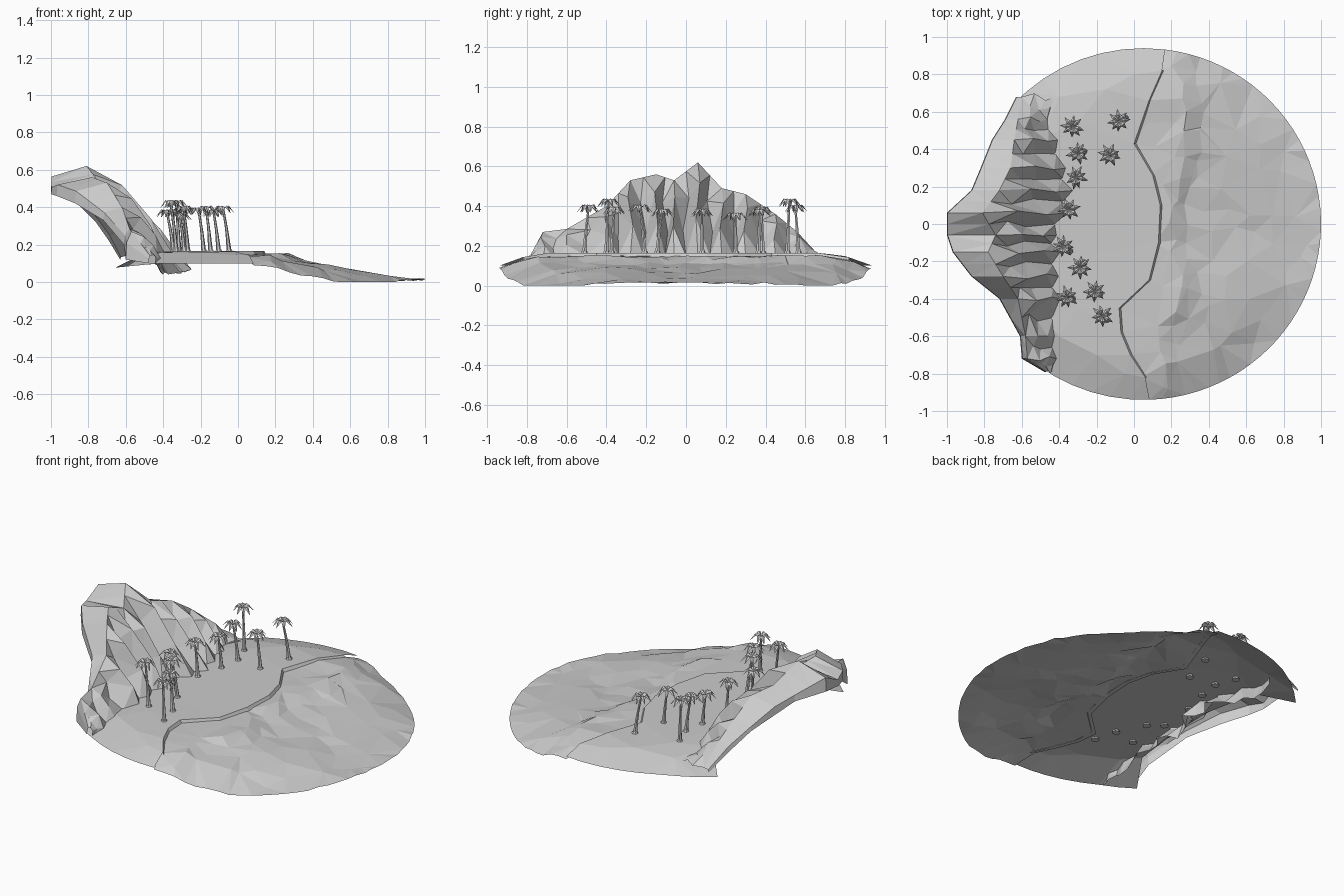
import bpy, bmesh, math, random
from mathutils import Vector
from mathutils.geometry import delaunay_2d_cdt

if "Cube" in bpy.data.objects:
    bpy.data.objects.remove(bpy.data.objects["Cube"])

random.seed(7)


def make(name, verts, faces):
    me = bpy.data.meshes.new(name)
    me.from_pydata(verts, [], faces)
    ob = bpy.data.objects.new(name, me)
    bpy.context.collection.objects.link(ob)
    return ob


def table(t, v):
    """Linear interpolation in a list of (key, value...) rows."""
    if v <= t[0][0]:
        return t[0][1:]
    for a, b in zip(t, t[1:]):
        if v <= b[0]:
            f = (v - a[0]) / (b[0] - a[0])
            return tuple(p + (q - p) * f for p, q in zip(a[1:], b[1:]))
    return t[-1][1:]


def arc(a0, a1, n):
    return [(0.05 + 0.95 * math.cos(math.radians(a0 + (a1 - a0) * i / n)),
             0.94 * math.sin(math.radians(a0 + (a1 - a0) * i / n))) for i in range(n + 1)]


def radius(x, y):
    return math.hypot((x - 0.05) / 0.95, y / 0.94)


def edge_drop(x, y):
    t = min(max((radius(x, y) - 0.7) / 0.3, 0), 1)
    return 0.065 * t * t * min(max((1.05 - x) / 0.4, 0), 1)


# rocky step crossing the beach: y -> x
STEP = [(-0.95, 0.2), (-0.6, 0.15), (-0.4, 0.29), (-0.1, 0.2), (0.1, 0.2), (0.4, 0.28), (0.95, 0.26)]
SLOPE = [(0.0, 0.112), (0.3, 0.065), (0.4, 0.045), (0.8, 0.018)]


def beach_z(x, y):
    u = x - table(STEP, y)[0]
    z = 0.148 if u < 0 else 0.148 - 0.036 * u / 0.07 if u < 0.07 else table(SLOPE, u - 0.07)[0]
    return max(z - edge_drop(x, y) + random.uniform(-0.007, 0.007), 0)


def plateau_z(x, y):
    return 0.165 - edge_drop(x, y) - max(0, -0.42 - x) * 0.1


def sheet(name, outline, extra, height):
    n = len(outline)
    pts = [Vector(p) for p in outline + extra]
    r = delaunay_2d_cdt(pts, [(i, (i + 1) % n) for i in range(n)], [], 1, 1e-4)
    return make(name, [(p.x, p.y, height(p.x, p.y)) for p in r[0]], [list(f) for f in r[2]])


# grassy plateau with its curved lip
LIP = [(0.15, 0.82), (0.08, 0.66), (0, 0.43), (0.1, 0.26), (0.14, 0.1), (0.13, -0.1), (0.08, -0.3),
       (-0.08, -0.45), (-0.07, -0.58), (-0.02, -0.7), (0.06, -0.82)]
west = [(-0.48, -0.5), (-0.45, -0.2), (-0.44, 0.1), (-0.5, 0.45)]
inner = [(-0.4, 0.68), (-0.15, 0.72), (-0.4, -0.6), (-0.2, -0.7), (-0.3, 0.55), (-0.3, -0.45), (0, 0.8), (-0.05, -0.8)]
plateau = arc(83, 138, 8) + west[::-1] + arc(-133, -88, 7) + LIP[::-1]
sheet("plateau", plateau, inner, plateau_z)
lip_v = [(x + d, y, plateau_z(x, y) - k) for x, y in LIP for d, k in ((0, 0), (0.012, 0.02))]
make("plateau_lip", lip_v, [(2 * i, 2 * i + 1, 2 * i + 3, 2 * i + 2) for i in range(len(LIP) - 1)])

# low-poly beach below the lip
beach = arc(-88, 83, 44) + [(x - 0.02, y) for x, y in LIP]
lip_x = sorted((y, x) for x, y in LIP)
scatter = []
for i in range(15):
    y = -0.86 + i * 0.123
    scatter += [(table(STEP, y)[0] + d + random.uniform(-0.02, 0.02), y + random.uniform(-0.03, 0.03))
                for d in (0, 0.08)]
for i in range(7):
    for j in range(12):
        scatter.append((0.12 + 0.13 * i + random.uniform(-0.05, 0.05), -0.85 + 0.155 * j + random.uniform(-0.06, 0.06)))
scatter = [p for p in scatter if radius(*p) < 0.95 and p[0] > table(lip_x, p[1])[0] + 0.03]
sheet("beach", beach, scatter, beach_z)

# cliff: y -> base x, crest x, crest z, back x, back z
CLIFF = [(-0.79, -0.44, -0.47, 0.14, -0.48, 0.10), (-0.72, -0.42, -0.57, 0.27, -0.60, 0.12),
         (-0.60, -0.43, -0.58, 0.285, -0.61, 0.20), (-0.40, -0.40, -0.62, 0.40, -0.72, 0.33),
         (-0.28, -0.41, -0.70, 0.53, -0.87, 0.42), (-0.15, -0.40, -0.78, 0.56, -0.97, 0.46),
         (-0.06, -0.42, -0.74, 0.53, -1.0, 0.47), (0.06, -0.36, -0.81, 0.62, -1.0, 0.48),
         (0.18, -0.33, -0.72, 0.49, -0.87, 0.43), (0.30, -0.37, -0.66, 0.46, -0.82, 0.38),
         (0.45, -0.41, -0.64, 0.36, -0.76, 0.32), (0.56, -0.47, -0.62, 0.27, -0.69, 0.22),
         (0.68, -0.42, -0.60, 0.14, -0.63, 0.12)]
cols = []
for i, a in enumerate(CLIFF):
    cols.append((a, 0))
    if i + 1 < len(CLIFF):
        y = (a[0] + CLIFF[i + 1][0]) / 2
        cols.append(((y,) + table(CLIFF, y), 1))
verts = []
for (y, bx, cx, cz, kx, kz), gully in cols:
    end = abs(y) > 0.65
    amp = min(max(cz - 0.15, 0), 0.3) / 0.3
    pull = -0.07 * amp if gully else 0.03 * amp
    dy = random.uniform(-0.02, 0.02)
    low, high = (0.4, 0.78) if not gully else (0.3, 0.68)
    verts += [(bx + (0.0 if end else random.uniform(0.02, 0.11)), y, 0.09 if end else random.uniform(0.04, 0.08)),
              (bx + pull * 0.4, y, 0.13 if end else 0.15),
              (bx + (cx - bx) * 0.3 + pull, y + dy, 0.15 + (cz - 0.15) * low),
              (bx + (cx - bx) * 0.62 + pull * 0.7, y - dy, 0.15 + (cz - 0.15) * high),
              (cx, y, cz),
              (kx + 0.004, y, kz + (cz - kz) * 0.6),
              (kx, y, kz)]
R = 7
faces = [(c * R + r, (c + 1) * R + r, (c + 1) * R + r + 1, c * R + r + 1)
         for c in range(len(cols) - 1) for r in range(R - 1)]
cliff = make("cliff", verts, faces)
bm = bmesh.new()
bm.from_mesh(cliff.data)
bmesh.ops.triangulate(bm, faces=bm.faces[:])
bm.to_mesh(cliff.data)
bm.free()


# palm trees: crown x, y, top z
def palm(i, x, y, top):
    v, f = [], []
    lx, ly = random.uniform(0.015, 0.04), random.uniform(-0.025, 0.025)
    z0, z1, rings, sides = 0.155, top - 0.018, 6, 6
    # curved trunk, flared at the foot
    for k in range(rings):
        t = k / (rings - 1)
        bend = (1 - t) ** 2 + 0.35 * math.sin(math.pi * t)
        r = 0.0065 + 0.0075 * (1 - t) ** 2
        for s in range(sides):
            a = math.tau * s / sides
            v.append((x + lx * bend + r * math.cos(a), y + ly * bend + r * math.sin(a), z0 + (z1 - z0) * t))
    for k in range(rings - 1):
        for s in range(sides):
            n = (s + 1) % sides
            f.append((k * sides + s, k * sides + n, (k + 1) * sides + n, (k + 1) * sides + s))
    # folded, drooping fronds
    spin = random.random() * 6
    for k in range(8):
        a = spin + math.tau * k / 8 + random.uniform(-0.15, 0.15)
        L = random.uniform(0.055, 0.07)
        c, s, b = math.cos(a), math.sin(a), len(v)
        for r, w, z in ((0, 0, 0), (0.5, 0.013, 0.008), (0.5, 0, 0.016), (0.5, -0.013, 0.008), (1, 0, -0.026)):
            v.append((x + r * L * c - w * s, y + r * L * s + w * c, z1 + z))
        f += [(b, b + 2, b + 1), (b, b + 3, b + 2), (b + 1, b + 2, b + 4), (b + 2, b + 3, b + 4)]
    make("palm_%02d" % i, v, f)
    # small mound at the foot
    bm = bmesh.new()
    bmesh.ops.create_cone(bm, cap_ends=True, segments=7, radius1=0.024, radius2=0.014, depth=0.022)
    me = bpy.data.meshes.new("palm_mound")
    bm.to_mesh(me)
    bm.free()
    ob = bpy.data.objects.new("palm_mound_%02d" % i, me)
    ob.location = (x + lx, y + ly, 0.162)
    bpy.context.collection.objects.link(ob)


PALMS = [(-0.33, 0.52, 0.44), (-0.08, 0.55, 0.41), (-0.30, 0.38, 0.40), (-0.13, 0.37, 0.39),
         (-0.31, 0.25, 0.37), (-0.35, 0.08, 0.39), (-0.38, -0.12, 0.39), (-0.29, -0.23, 0.41),
         (-0.36, -0.39, 0.44), (-0.21, -0.36, 0.40), (-0.17, -0.49, 0.41)]
for i, p in enumerate(PALMS):
    palm(i, *p)
